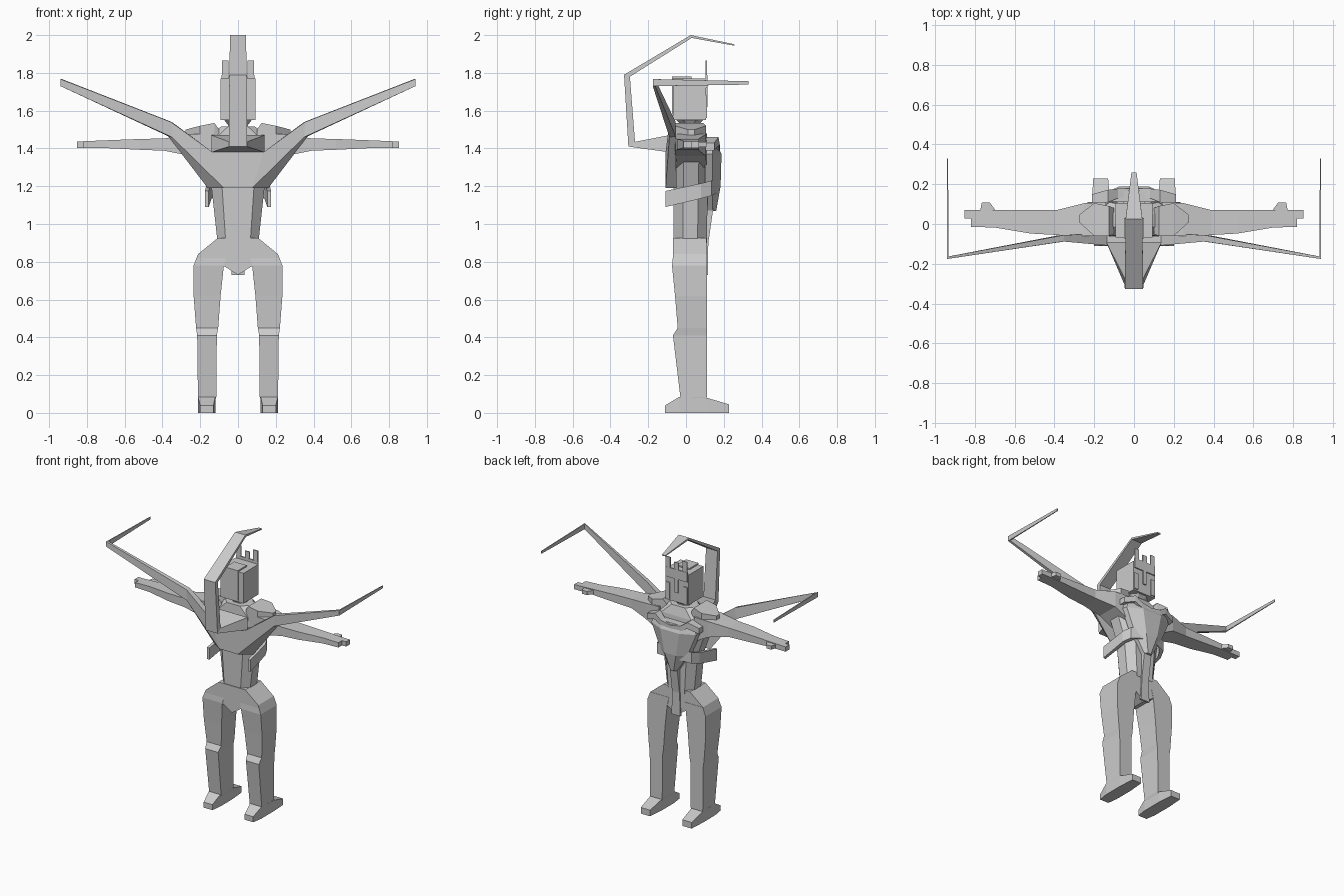
import bpy, bmesh


def loft(name, rings, mirror=False, cap_start=True):
    """Skin matching rings of points; optionally mirror across x = 0."""
    bm = bmesh.new()
    loops = [[bm.verts.new(p) for p in r] for r in rings]
    n = len(loops[0])
    for a, b in zip(loops, loops[1:]):
        for i in range(n):
            j = (i + 1) % n
            bm.faces.new((a[i], a[j], b[j], b[i]))
    if cap_start:
        bm.faces.new(loops[0])
    bm.faces.new(loops[-1])
    bmesh.ops.recalc_face_normals(bm, faces=bm.faces)
    me = bpy.data.meshes.new(name)
    bm.to_mesh(me)
    bm.free()
    ob = bpy.data.objects.new(name, me)
    bpy.context.collection.objects.link(ob)
    if mirror:
        ob.modifiers.new("Mirror", 'MIRROR')
    return ob


def rz(z, x0, x1, y0, y1):
    return [(x0, y0, z), (x1, y0, z), (x1, y1, z), (x0, y1, z)]


def rx(x, y0, y1, z0, z1):
    return [(x, y0, z0), (x, y1, z0), (x, y1, z1), (x, y0, z1)]


def box(name, x0, x1, y0, y1, z0, z1, mirror=False):
    return loft(name, [rz(z0, x0, x1, y0, y1), rz(z1, x0, x1, y0, y1)], mirror)


def octo(z, w, y0, y1, c=0.45):
    """Chamfered cross-section for the body."""
    ym, d = (y0 + y1) / 2, (y1 - y0) * 0.22
    return [(-w * c, y0, z), (w * c, y0, z), (w, ym - d, z), (w, ym + d, z),
            (w * c, y1, z), (-w * c, y1, z), (-w, ym + d, z), (-w, ym - d, z)]


# Legs with a step behind the knee
loft("leg", [rz(z, *r) for z, *r in [
    (0.05, .125, .205, -.035, .105), (0.085, .115, .212, -.03, .11),
    (0.41, .112, .216, -.069, .11), (0.45, .105, .222, -.044, .11),
    (0.62, .092, .235, -.058, .11), (0.78, .075, .235, -.074, .11),
    (0.84, .06, .212, -.068, .11)]], True)

# Feet, wedge from heel to toe
foot = [(-.11, .13, .2, .04), (-.035, .12, .212, .085),
        (.11, .12, .212, .08), (.228, .13, .205, .045)]
loft("foot", [[(a, y, 0), (b, y, 0), (b, y, h), (a, y, h)] for y, a, b, h in foot], True)

# Pelvis: half block with a pointed crotch
loft("pelvis", [
    [(0, y, .73), (.07, y, .775), (.233, y, .78), (.212, y, .84), (.108, y, .925), (0, y, .925)]
    for y in (-.07, .108)], True, True)

# Torso and neck
loft("torso", [octo(.90, .108, -.065, .11, .6), octo(1.19, .14, -.065, .115, .6),
               octo(1.35, .2, -.065, .12, .6), octo(1.45, .2, -.06, .11, .6),
               octo(1.515, .09, -.055, .09, .6)])
loft("neck", [octo(1.48, .06, -.03, .07), octo(1.52, .05, -.02, .06), octo(1.56, .08, -.06, .10)])

# Head with inset face mask and crown
box("head", -.092, .092, -.068, .105, 1.55, 1.77)
box("back_head_ridge", -.05, .05, -.074, .03, 1.56, 1.78)
box("forehead_band", -.088, .088, .103, .113, 1.72, 1.79)
box("nose_guard", -.014, .014, .103, .113, 1.62, 1.73)
box("cheek_guard", .055, .088, .103, .112, 1.56, 1.68, True)
box("crown_prong", .05, .085, .104, .112, 1.78, 1.865, True)
box("crown_middle_prong", -.018, .018, .104, .112, 1.78, 1.84)

# Arms, hands and thumbs
loft("arm", [rx(x, *r) for x, *r in [
    (.14, -.06, .11, 1.30, 1.48), (.25, -.06, .105, 1.36, 1.475),
    (.39, -.055, .07, 1.388, 1.453), (.52, -.048, .07, 1.393, 1.45),
    (.70, -.018, .07, 1.402, 1.443), (.82, -.014, .07, 1.403, 1.438)]], True)
box("fingers", .81, .853, .027, .07, 1.403, 1.438, True)
loft("thumb", [[(a, y, 1.408), (b, y, 1.408), (b, y, 1.435), (a, y, 1.435)]
               for y, a, b in [(.06, .69, .775), (.108, .725, .765)]], True)

# Shoulder pads
loft("shoulder_pad", [
    rx(.10, -.05, .08, 1.47, 1.50), rx(.125, -.06, .09, 1.43, 1.535),
    rx(.20, -.06, .105, 1.44, 1.52), rx(.277, .01, .045, 1.46, 1.50)], True)


# Chest plate and collar
def chest(z, w, yf):
    return [(-w, .10, z), (w, .10, z), (w * .95, .14, z), (w * .4, yf, z),
            (-w * .4, yf, z), (-w * .95, .14, z)]


loft("chest_plate", [chest(1.07, .03, .16), chest(1.2, .115, .183),
                     chest(1.37, .19, .188), chest(1.42, .17, .165)])
loft("collar", [rx(0, .13, .18, 1.375, 1.41), rx(.08, .13, .178, 1.385, 1.425),
                rx(.13, .11, .172, 1.415, 1.46), rx(.21, .09, .15, 1.39, 1.43)], True, False)

# Hanging front strip
loft("front_strip", [rz(.73, -.035, .035, .102, .116), rz(.9, -.03, .03, .10, .118),
                     rz(1.12, -.03, .03, .11, .15)])

# Slanted waist straps
loft("waist_strap", [[(a, y, z0), (b, y, z0), (b, y, z1), (a, y, z1)] for y, a, b, z0, z1 in [
    (-.108, .155, .175, 1.09, 1.175), (.08, .14, .165, 1.135, 1.215),
    (.135, .11, .14, 1.15, 1.23), (.165, .04, .05, 1.165, 1.24)]], True)

# Back plate flowing into the folded side limbs
loft("back_side_limb", [
    [(0, -.108, 1.19), (0, -.108, 1.38), (0, -.05, 1.38), (0, -.05, 1.19)],
    [(.075, -.108, 1.19), (.135, -.108, 1.38), (.135, -.05, 1.38), (.16, -.05, 1.19)],
    [(.35, -.088, 1.46), (.355, -.088, 1.54), (.35, -.055, 1.54), (.37, -.055, 1.465)],
    [(.94, -.176, 1.73), (.94, -.176, 1.767), (.932, -.163, 1.767), (.932, -.163, 1.73)],
    [(.94, .33, 1.738), (.94, .33, 1.756), (.935, .33, 1.756), (.935, .33, 1.738)]],
    True, False)

# Central limb arching over the head
arch = [(.14, -.09, 1.38, -.09, 1.47), (.048, -.305, 1.41, -.27, 1.435),
        (.046, -.328, 1.79, -.297, 1.78), (.042, .025, 2.0, .03, 1.985),
        (.013, .258, 1.951, .256, 1.944)]
loft("overhead_limb", [[(-w, a, b), (w, a, b), (w, c, d), (-w, c, d)] for w, a, b, c, d in arch])
